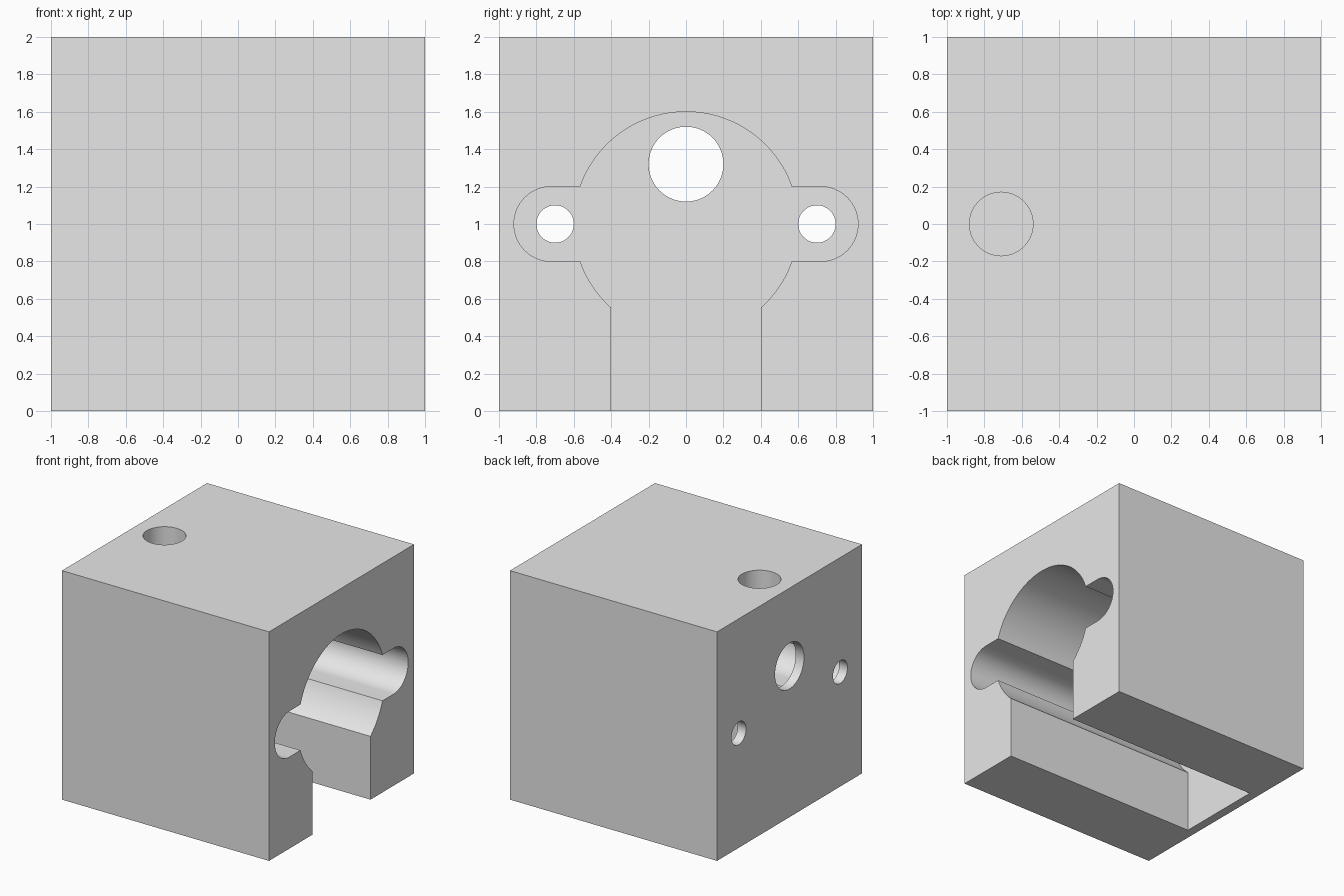
import bpy, bmesh
from math import acos, asin, cos, sin, pi
from mathutils import Matrix, Vector

default_cube = bpy.data.objects.get("Cube")
if default_cube:
    bpy.data.objects.remove(default_cube, do_unlink=True)

grey = bpy.data.materials.new("plain grey")
grey.use_nodes = True
grey.diffuse_color = (0.8, 0.8, 0.8, 1)
grey.node_tree.nodes["Principled BSDF"].inputs["Base Color"].default_value = (0.8, 0.8, 0.8, 1)


def make_object(name, bm):
    bmesh.ops.recalc_face_normals(bm, faces=bm.faces)
    mesh = bpy.data.meshes.new(name)
    bm.to_mesh(mesh)
    bm.free()
    mesh.materials.append(grey)
    obj = bpy.data.objects.new(name, mesh)
    bpy.context.collection.objects.link(obj)
    return obj


def arc(cy, cz, radius, start, end, steps):
    angles = [start + (end - start) * i / steps for i in range(steps + 1)]
    return [(cy + radius * cos(a), cz + radius * sin(a)) for a in angles]


def cylinder(name, centre, radius, depth, along_x=False):
    bm = bmesh.new()
    turn = Matrix.Rotation(pi / 2, 4, "Y") if along_x else Matrix()
    bmesh.ops.create_cone(bm, cap_ends=True, segments=64, radius1=radius,
                          radius2=radius, depth=depth,
                          matrix=Matrix.Translation(centre) @ turn)
    return make_object(name, bm)


# Solid block
bm = bmesh.new()
bmesh.ops.create_cube(bm, size=2, matrix=Matrix.Translation((0, 0, 1)))
block = make_object("housing_block", bm)

# Cavity profile: round bore, two side ears and an open slot below
bore, ear = 0.6, 0.2
slot_angle, ear_angle = acos(0.4 / bore), asin(ear / bore)
half = [(0.4, -0.1)]
half += arc(0, 1, bore, -slot_angle, -ear_angle, 12)
half += arc(0.72, 1, ear, -pi / 2, pi / 2, 32)
half += arc(0, 1, bore, ear_angle, pi / 2, 32)
outline = half + [(-y, z) for y, z in reversed(half[:-1])]

bm = bmesh.new()
face = bm.faces.new([bm.verts.new((-0.92, y, z)) for y, z in outline])
extruded = bmesh.ops.extrude_face_region(bm, geom=[face])["geom"]
bmesh.ops.translate(bm, vec=Vector((2.1, 0, 0)),
                    verts=[v for v in extruded if isinstance(v, bmesh.types.BMVert)])
cutters = [make_object("cavity_cutter", bm)]

# Holes through the thin end wall, and the blind hole in the top
cutters.append(cylinder("shaft_hole_cutter", (-0.95, 0, 1.32), 0.2, 0.3, True))
for side, name in ((1, "back"), (-1, "front")):
    cutters.append(cylinder(name + "_screw_hole_cutter", (-0.95, side * 0.7, 1), 0.1, 0.3, True))
cutters.append(cylinder("top_hole_cutter", (-0.71, 0, 1.9), 0.17, 0.4))

# Cut everything out of the block
bpy.ops.object.select_all(action="DESELECT")
block.select_set(True)
bpy.context.view_layer.objects.active = block
for cutter in cutters:
    cutter.hide_render = True
    cut = block.modifiers.new(cutter.name, "BOOLEAN")
    cut.operation = "DIFFERENCE"
    cut.solver = "EXACT"
    cut.object = cutter
    bpy.ops.object.modifier_apply(modifier=cut.name)
    bpy.data.objects.remove(cutter, do_unlink=True)

bpy.ops.object.shade_smooth_by_angle(angle=pi / 6)
